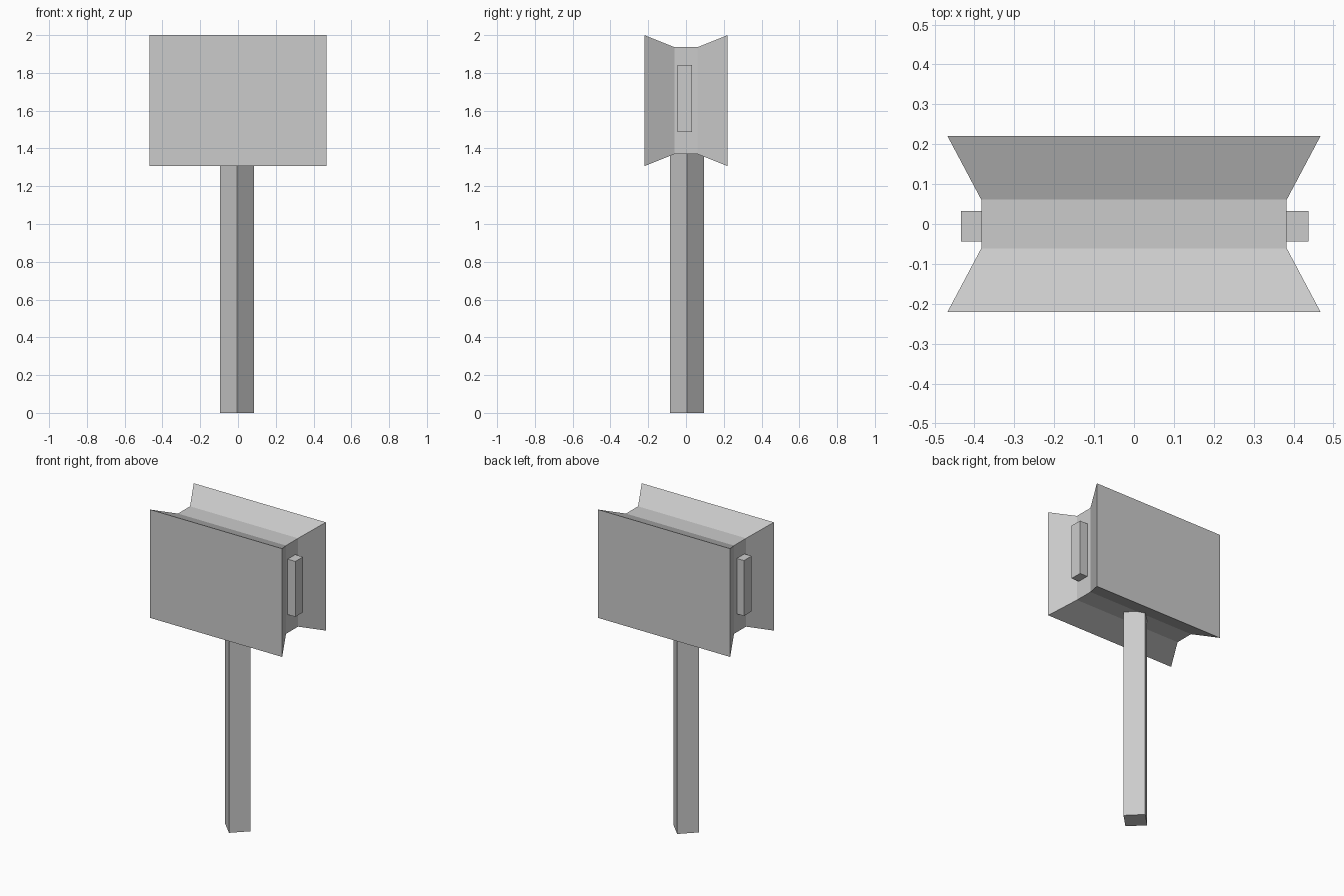
import bpy, bmesh, math

if "Cube" in bpy.data.objects:
    bpy.data.objects.remove(bpy.data.objects["Cube"])


def make_object(name, bm):
    bmesh.ops.recalc_face_normals(bm, faces=bm.faces)
    mesh = bpy.data.meshes.new(name)
    bm.to_mesh(mesh)
    bm.free()
    obj = bpy.data.objects.new(name, mesh)
    bpy.context.collection.objects.link(obj)
    return obj


def box(name, size, center, turn=0):
    bm = bmesh.new()
    bmesh.ops.create_cube(bm, size=1)
    bmesh.ops.scale(bm, vec=size, verts=bm.verts)
    obj = make_object(name, bm)
    obj.location = center
    obj.rotation_euler.z = turn
    return obj


# Hammer head: rectangular rings lofted along y, pinched at the waist
HEAD_Z = 1.653
rings = []
bm = bmesh.new()
for y, half_x, half_z in [(-0.221, 0.468, 0.347), (-0.061, 0.383, 0.283),
                          (0.061, 0.383, 0.283), (0.221, 0.468, 0.347)]:
    rings.append([bm.verts.new((sx * half_x, y, HEAD_Z + sz * half_z))
                  for sx, sz in [(-1, -1), (1, -1), (1, 1), (-1, 1)]])
for a, b in zip(rings, rings[1:]):
    for i in range(4):
        j = (i + 1) % 4
        bm.faces.new((a[i], a[j], b[j], b[i]))
bm.faces.new(rings[0])
bm.faces.new(rings[-1])
make_object("hammer_head", bm)

# End plates: small raised blocks on both ends of the waist
for side, label in [(-1, "left"), (1, "right")]:
    box(label + "_end_plate", (0.10, 0.077, 0.355),
        (side * 0.386 + 0.002, -0.006, 1.665))

# Handle: square bar turned on its corner, sunk into the head
handle_width = 0.09 * math.sqrt(2)
box("handle", (handle_width, handle_width, 1.40), (-0.005, 0.006, 0.70),
    math.radians(45))
